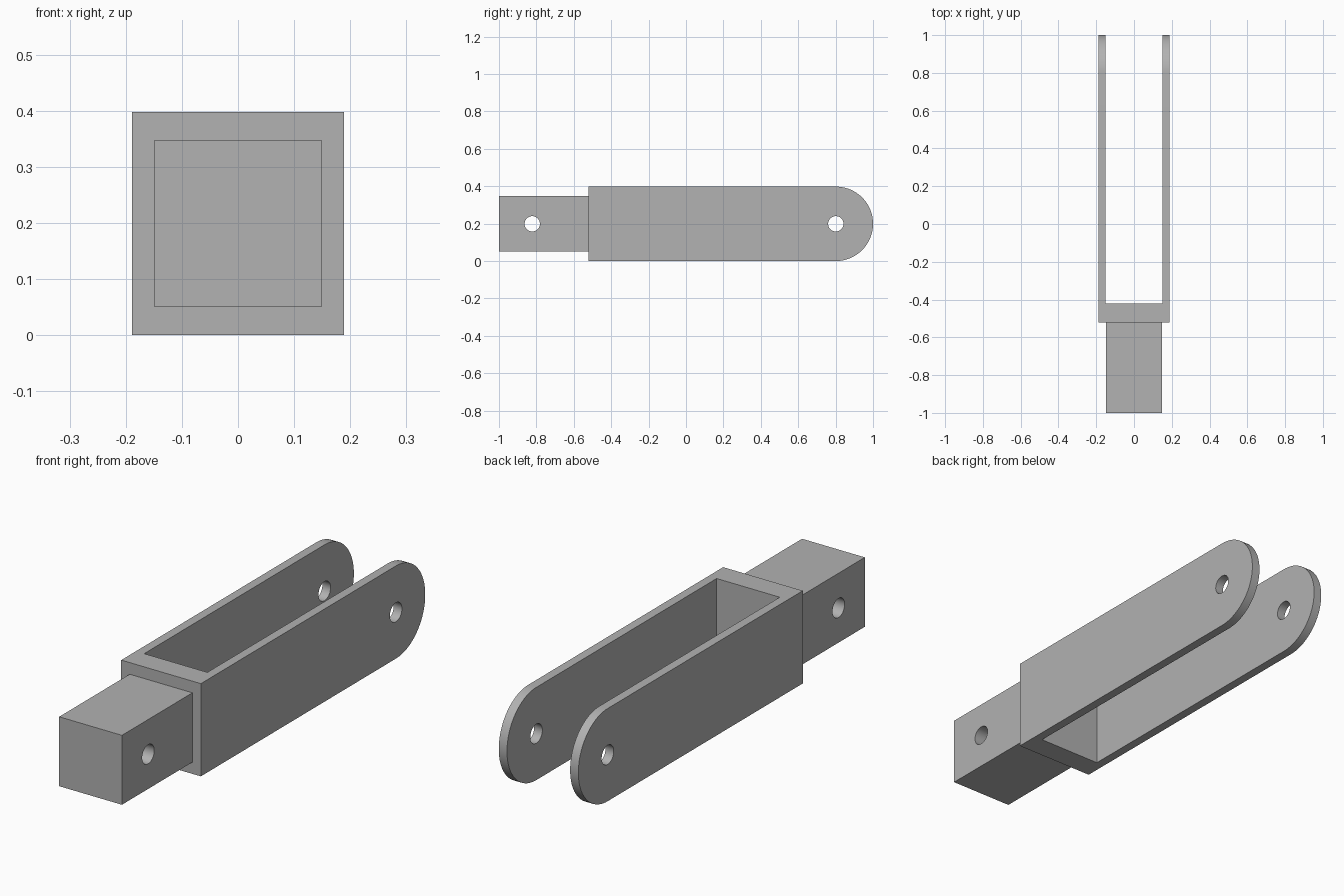
import bpy, bmesh, math
from mathutils import Matrix

cube = bpy.data.objects.get("Cube")
if cube:
    bpy.data.objects.remove(cube, do_unlink=True)

MID = 0.199          # centre height, also the radius of the rounded arm ends
HALF_WIDTH = 0.189
SLOT_HALF = 0.15
SHOULDER = -0.522    # where the tang meets the fork
HOLE_RADIUS = 0.041

grey = bpy.data.materials.new("plain grey")
grey.use_nodes = True
colour = (0.445, 0.445, 0.445, 1)
grey.diffuse_color = colour
grey.node_tree.nodes["Principled BSDF"].inputs["Base Color"].default_value = colour


def add_object(name, bm):
    mesh = bpy.data.meshes.new(name)
    bmesh.ops.recalc_face_normals(bm, faces=bm.faces)
    bm.to_mesh(mesh)
    bm.free()
    mesh.materials.append(grey)
    obj = bpy.data.objects.new(name, mesh)
    bpy.context.collection.objects.link(obj)
    return obj


def box(name, half_x, y0, y1, half_z):
    bm = bmesh.new()
    bmesh.ops.create_cube(bm, size=1)
    bmesh.ops.scale(bm, verts=bm.verts, vec=(2 * half_x, y1 - y0, 2 * half_z))
    bmesh.ops.translate(bm, verts=bm.verts, vec=(0, (y0 + y1) / 2, MID))
    return add_object(name, bm)


def pin_cutter(y):
    bm = bmesh.new()
    place = Matrix.Translation((0, y, MID)) @ Matrix.Rotation(math.pi / 2, 4, "Y")
    bmesh.ops.create_cone(bm, cap_ends=True, segments=48, radius1=HOLE_RADIUS,
                          radius2=HOLE_RADIUS, depth=1, matrix=place)
    return add_object("pin_hole_cutter", bm)


def cut(obj, *cutters):
    for cutter in cutters:
        cutter.hide_render = True
        mod = obj.modifiers.new("cut", "BOOLEAN")
        mod.operation = "DIFFERENCE"
        mod.solver = "EXACT"
        mod.object = cutter
    bpy.context.view_layer.update()
    result = obj.evaluated_get(bpy.context.evaluated_depsgraph_get())
    mesh = bpy.data.meshes.new_from_object(result)
    obj.modifiers.clear()
    obj.data = mesh
    for cutter in cutters:
        bpy.data.objects.remove(cutter, do_unlink=True)


# Fork: side profile with a round end, extruded across the width
arc_y = 1 - MID
steps = 48
profile = [(SHOULDER, 2 * MID), (SHOULDER, 0)]
for i in range(steps + 1):
    a = math.pi * (i / steps - 0.5)
    profile.append((arc_y + MID * math.cos(a), MID + MID * math.sin(a)))
bm = bmesh.new()
side = bm.faces.new([bm.verts.new((-HALF_WIDTH, y, z)) for y, z in profile])
extruded = bmesh.ops.extrude_face_region(bm, geom=[side])["geom"]
bmesh.ops.translate(bm, vec=(2 * HALF_WIDTH, 0, 0),
                    verts=[v for v in extruded if isinstance(v, bmesh.types.BMVert)])
fork = add_object("fork", bm)

# Open slot between the arms, and the pin holes through them
cut(fork, box("slot_cutter", SLOT_HALF, -0.422, 1.2, 0.5), pin_cutter(arc_y))

# Square tang with its cross hole
tang = box("tang", 0.149, -1, SHOULDER, 0.149)
cut(tang, pin_cutter(-0.822))

# Smooth the round ends and holes, keep edges crisp
bpy.ops.object.select_all(action="DESELECT")
for obj in (fork, tang):
    obj.select_set(True)
bpy.context.view_layer.objects.active = fork
bpy.ops.object.shade_smooth_by_angle(angle=math.radians(30))
